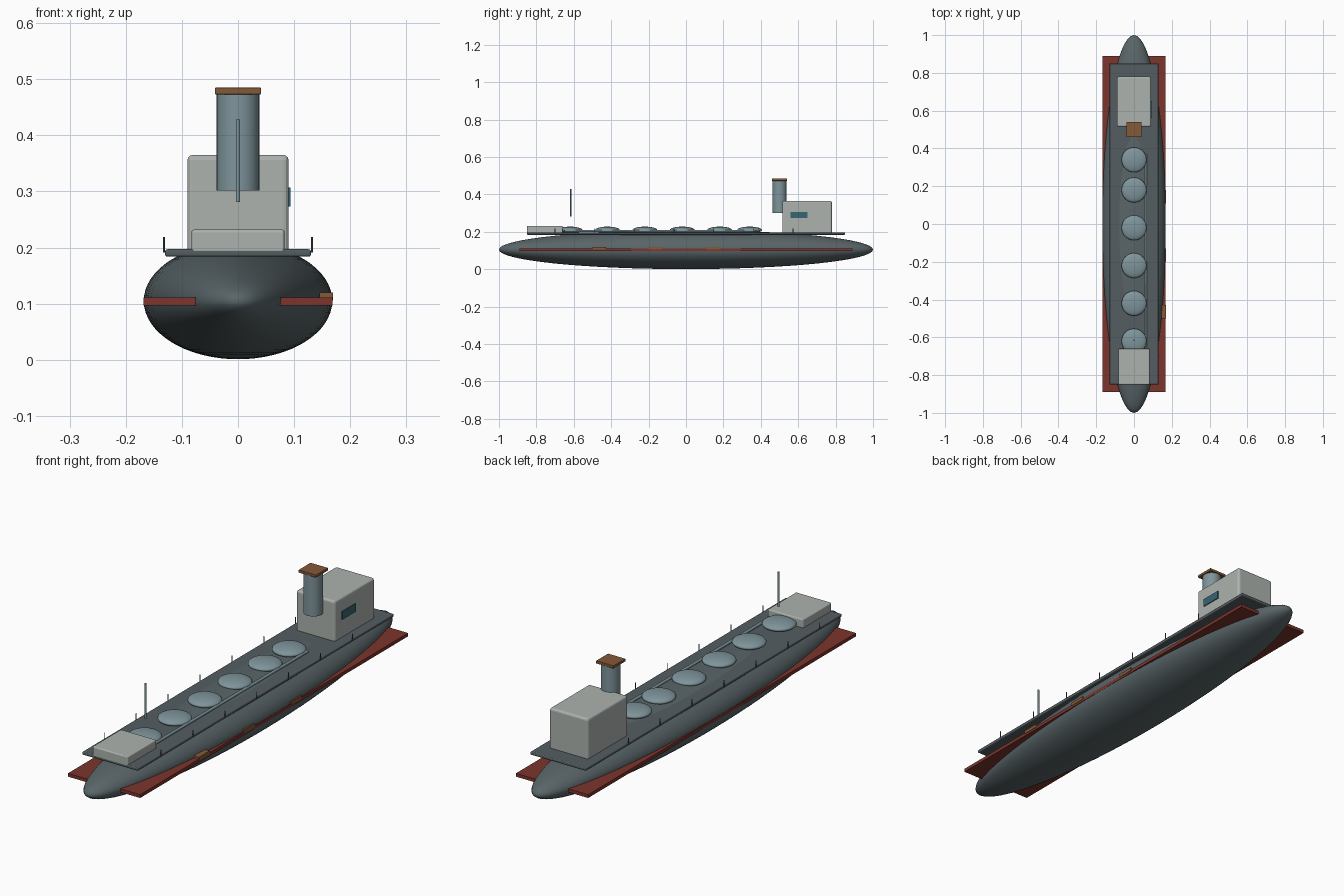
import bpy, math

if "Cube" in bpy.data.objects:
    bpy.data.objects.remove(bpy.data.objects["Cube"])


def material(name, rgb):
    m = bpy.data.materials.new(name)
    m.diffuse_color = (*rgb, 1)
    m.use_nodes = True
    m.node_tree.nodes["Principled BSDF"].inputs["Base Color"].default_value = m.diffuse_color
    return m


STEEL = material("hull_grey", (0.10, 0.13, 0.14))
DECK = material("deck_grey", (0.09, 0.11, 0.12))
BLUE = material("blue_grey", (0.21, 0.30, 0.33))
PALE = material("pale_grey", (0.42, 0.45, 0.43))
RED = material("red", (0.20, 0.035, 0.025))
RUST = material("rust", (0.23, 0.10, 0.04))
GLASS = material("glass", (0.04, 0.13, 0.17))


def finish(name, mat):
    o = bpy.context.object
    o.name = name
    o.data.materials.append(mat)
    bpy.ops.object.transform_apply(location=False, rotation=True, scale=True)
    return o


def box(name, x, y, z, mat, bevel=0):
    """Box from (min, max) ranges."""
    r = (x, y, z)
    bpy.ops.mesh.primitive_cube_add(size=1, location=[(a + b) / 2 for a, b in r])
    bpy.context.object.scale = [b - a for a, b in r]
    o = finish(name, mat)
    if bevel:
        m = o.modifiers.new("bevel", "BEVEL")
        m.width, m.segments = bevel, 3
    return o


def rod(name, r, loc, length, mat, axis="z", verts=16):
    rot = (math.pi / 2, 0, 0) if axis == "y" else (0, 0, 0)
    bpy.ops.mesh.primitive_cylinder_add(vertices=verts, radius=r, depth=length,
                                        location=loc, rotation=rot)
    o = finish(name, mat)
    bpy.ops.object.shade_smooth_by_angle()
    return o


def ellipsoid(name, loc, scale, mat, seg, rings):
    bpy.ops.mesh.primitive_uv_sphere_add(segments=seg, ring_count=rings, location=loc)
    bpy.context.object.scale = scale
    o = finish(name, mat)
    bpy.ops.object.shade_smooth()
    return o


# Hull, waterline slab and deck
ellipsoid("hull", (0, 0, 0.105), (0.168, 1.0, 0.104), STEEL, 64, 32)
box("waterline", (-0.168, 0.168), (-0.89, 0.89), (0.097, 0.111), RED)
box("deck", (-0.13, 0.13), (-0.85, 0.85), (0.184, 0.197), DECK, 0.004)

# Bridge house, window and raised bow platform
box("bridge_house", (-0.09, 0.09), (0.515, 0.78), (0.19, 0.365), PALE, 0.009)
box("bridge_window", (0.085, 0.094), (0.56, 0.65), (0.273, 0.307), GLASS)
box("forecastle", (-0.083, 0.083), (-0.85, -0.66), (0.19, 0.232), PALE, 0.005)

# Funnel with cap, and foremast
rod("funnel", 0.038, (0, 0.5, 0.388), 0.172, BLUE, verts=32)
box("funnel_cap", (-0.041, 0.041), (0.46, 0.54), (0.473, 0.485), RUST, 0.002)
rod("mast", 0.004, (0, -0.615, 0.355), 0.147, BLUE)

# Tank domes and deck pipe
for i, y in enumerate((-0.62, -0.42, -0.22, -0.02, 0.18, 0.34)):
    ellipsoid(f"tank_dome_{i}", (0, y, 0.21), (0.066, 0.066, 0.018), BLUE, 32, 16)
rod("deck_pipe", 0.006, (0.064, -0.14, 0.205), 1.02, BLUE, axis="y")

# Rail posts on both sides
for i in range(7):
    for s in (-1, 1):
        rod(f"rail_post_{i}_{s}", 0.0018, (s * 0.132, -0.70 + 0.212 * i, 0.205),
            0.028, DECK, verts=8)

# Starboard side patches
for i, y in enumerate((-0.465, -0.165, 0.145)):
    box(f"side_patch_{i}", (0.145, 0.1695), (y - 0.036, y + 0.036), (0.106, 0.12), RUST)
